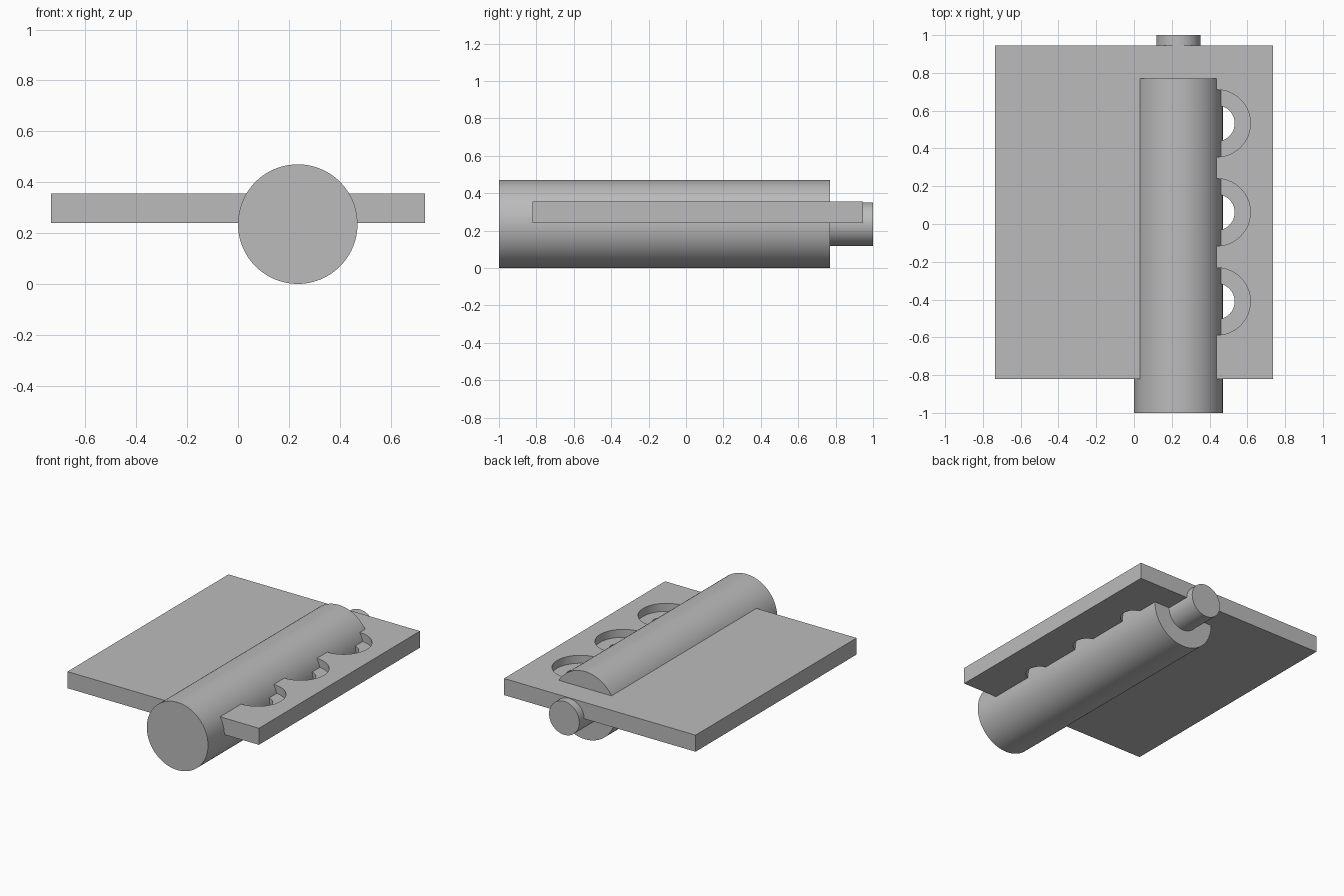
import bpy
import math

cube = bpy.data.objects.get("Cube")
if cube:
    bpy.data.objects.remove(cube, do_unlink=True)

grey = bpy.data.materials.new("plain grey")
grey.use_nodes = True
GREY = (0.5, 0.5, 0.5, 1)
grey.diffuse_color = GREY
grey.node_tree.nodes["Principled BSDF"].inputs["Base Color"].default_value = GREY

AXIS_X, AXIS_Z = 0.235, 0.235          # shared axis of barrel and pin
PLATE_BOTTOM, PLATE_TOP = 0.24, 0.355
SEAT_Z = 0.30                          # floor of the counterbores


def finish(obj, name):
    obj.name = name
    obj.data.materials.append(grey)
    return obj


def rod(name, radius, y0, y1):
    """Smooth cylinder lying along y."""
    bpy.ops.mesh.primitive_cylinder_add(
        vertices=96, radius=radius, depth=y1 - y0,
        location=(AXIS_X, (y0 + y1) / 2, AXIS_Z), rotation=(math.pi / 2, 0, 0))
    bpy.ops.object.shade_smooth_by_angle(angle=math.radians(30))
    return finish(bpy.context.object, name)


def cut_hole(plate, name, radius, y, z0, z1):
    """Cut an upright round hole into the plate."""
    bpy.ops.mesh.primitive_cylinder_add(
        vertices=64, radius=radius, depth=z1 - z0,
        location=(0.438, y, (z0 + z1) / 2))
    cutter = finish(bpy.context.object, name)
    cutter.hide_render = True
    mod = plate.modifiers.new(name, "BOOLEAN")
    mod.operation = "DIFFERENCE"
    mod.solver = "EXACT"
    mod.object = cutter
    bpy.context.view_layer.objects.active = plate
    bpy.ops.object.modifier_apply(modifier=mod.name)
    bpy.data.objects.remove(cutter, do_unlink=True)


# Flat plate
bpy.ops.mesh.primitive_cube_add(
    size=1, location=(0, 0.0625, (PLATE_BOTTOM + PLATE_TOP) / 2))
plate = finish(bpy.context.object, "plate")
plate.scale = (1.47, 1.765, PLATE_TOP - PLATE_BOTTOM)
bpy.ops.object.transform_apply(location=True, rotation=False, scale=True)

# Three counterbored holes beside the barrel
for y in (-0.41, 0.062, 0.533):
    cut_hole(plate, "counterbore", 0.178, y, SEAT_Z, 0.5)
    cut_hole(plate, "through_hole", 0.095, y, 0.1, 0.5)

bpy.ops.object.select_all(action="DESELECT")
plate.select_set(True)
bpy.context.view_layer.objects.active = plate
bpy.ops.object.shade_smooth_by_angle(angle=math.radians(30))

# Barrel and the thin pin behind it
rod("barrel", 0.235, -1.0, 0.77)
rod("pin", 0.116, 0.7, 1.0)
